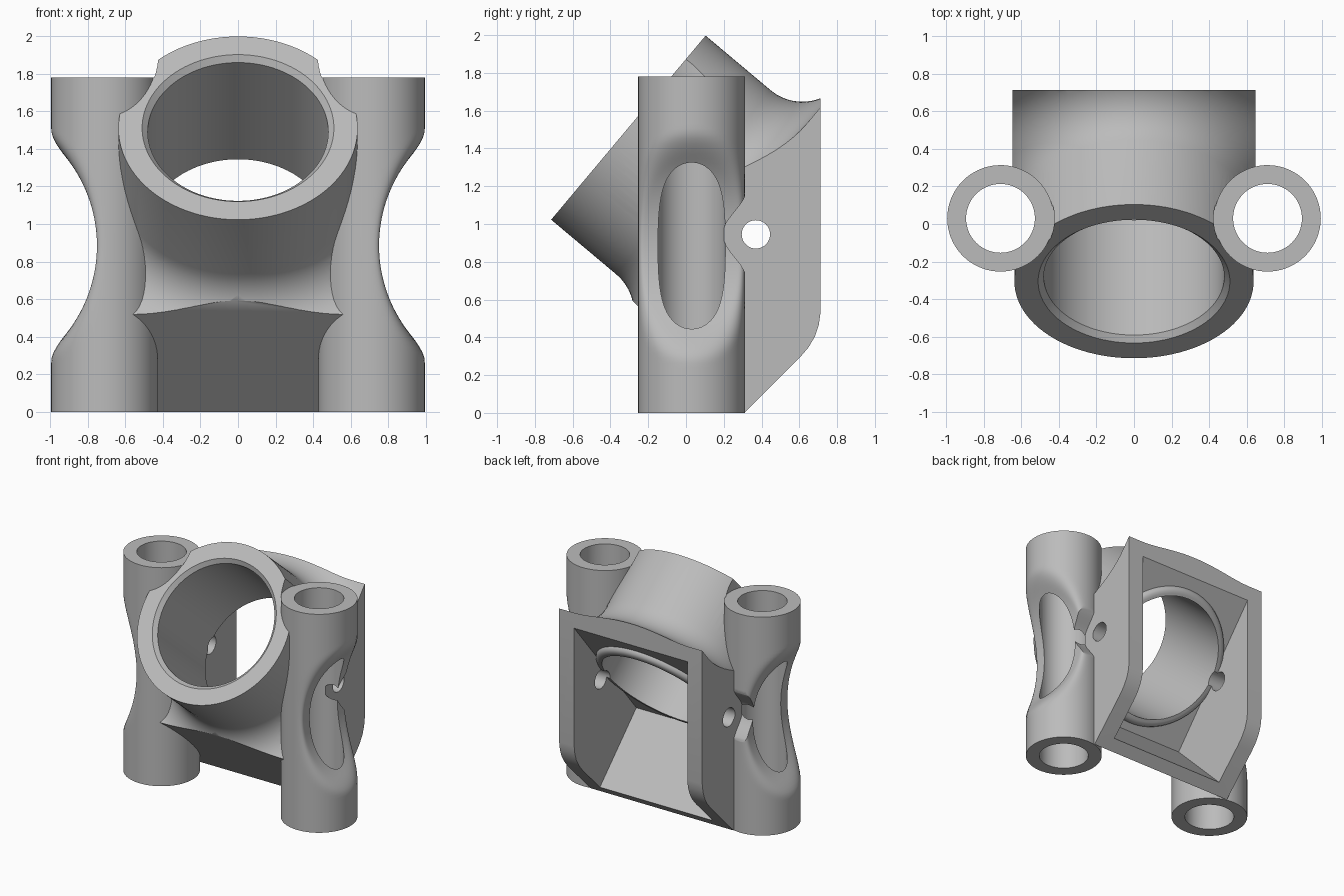
import bpy, bmesh
from math import sin, cos, pi, sqrt, radians
from mathutils import Vector

if "Cube" in bpy.data.objects:
    bpy.data.objects.remove(bpy.data.objects["Cube"], do_unlink=True)

# Main dimensions
TILT = radians(40)
AXIS = Vector((0, cos(TILT), -sin(TILT)))
UP = Vector((0, sin(TILT), cos(TILT)))
SIDE = Vector((1, 0, 0))
MOUTH = Vector((0, -0.305, 1.51))
RING_R, BORE_R = 0.636, 0.48
TUBE_X, TUBE_Y, TUBE_R, TUBE_BORE, TUBE_TOP = 0.71, 0.03, 0.283, 0.183, 1.78
HALF_W, INNER_W = 0.645, 0.51
FRONT_T, INNER_T = 0.71, 0.79      # body front and inner wall along the ring axis
HOLE_Y, HOLE_Z = 0.37, 0.945

grey = bpy.data.materials.new("plain_grey")
grey.use_nodes = True
grey.diffuse_color = (0.5, 0.5, 0.5, 1)
grey.node_tree.nodes["Principled BSDF"].inputs["Base Color"].default_value = (0.5, 0.5, 0.5, 1)


def loft(name, rings):
    """Closed solid through a list of rings with equal point counts."""
    bm = bmesh.new()
    loops = [[bm.verts.new(p) for p in ring] for ring in rings]
    n = len(loops[0])
    for a, b in zip(loops, loops[1:]):
        for i in range(n):
            j = (i + 1) % n
            bm.faces.new((a[i], a[j], b[j], b[i]))
    bm.faces.new(loops[0][::-1])
    bm.faces.new(loops[-1])
    bmesh.ops.recalc_face_normals(bm, faces=bm.faces)
    mesh = bpy.data.meshes.new(name)
    bm.to_mesh(mesh)
    bm.free()
    mesh.materials.append(grey)
    obj = bpy.data.objects.new(name, mesh)
    bpy.context.collection.objects.link(obj)
    return obj


def revolve(name, profile, origin, axis, u, v, n=96):
    """Solid of revolution from (radius, distance) pairs."""
    angles = [2 * pi * i / n for i in range(n)]
    return loft(name, [[origin + axis * t + (u * cos(a) + v * sin(a)) * r for a in angles]
                       for r, t in profile])


def prism(name, outline, x0, x1):
    """Extrude a (y, z) outline along x."""
    return loft(name, [[(x, y, z) for y, z in outline] for x in (x0, x1)])


def combine(target, tool, operation):
    mod = target.modifiers.new(tool.name, 'BOOLEAN')
    mod.operation, mod.object, mod.solver = operation, tool, 'EXACT'
    bpy.context.view_layer.objects.active = target
    bpy.ops.object.modifier_apply(modifier=mod.name)
    bpy.data.objects.remove(tool, do_unlink=True)


def tilted(name, profile):
    return revolve(name, profile, MOUTH, AXIS, SIDE, UP)


def upright(name, s, r, z0, z1):
    return revolve(name, [(r, z0), (r, z1)], Vector((s * TUBE_X, TUBE_Y, 0)),
                   Vector((0, 0, 1)), SIDE, Vector((0, 1, 0)), 64)


def scooped_tube(s):
    """Upright post whose outer side has a softly rounded concave scoop."""
    rings, n, steps, soft = [], 72, 72, 0.08
    for k in range(steps + 1):
        z = 1.9 * k / steps
        d = abs(z - 0.885)
        limit = 1.5 - sqrt(0.75 ** 2 - d * d) - TUBE_X if d < 0.7 else 1
        ring = []
        for i in range(n):
            a = 2 * pi * i / n
            x = TUBE_R * cos(a)
            h = min(1, max(0, 0.5 + 0.5 * (limit - x) / soft))
            x = limit * (1 - h) + x * h - soft * h * (1 - h)
            ring.append((s * (TUBE_X + x), TUBE_Y + TUBE_R * sin(a), z))
        rings.append(ring)
    return loft("tube", rings)


# Tilted ring flaring into the box-shaped body
fillet = 0.26
flare = [(RING_R, 0)]
for i in range(13):
    a = pi / 2 * i / 12
    flare.append((RING_R + fillet * (1 - cos(a)), FRONT_T - fillet + fillet * sin(a)))
body = tilted("bracket_body", flare + [(1.7, FRONT_T), (1.7, 2)])
side_outline = [(0.31, 0), (0.6, 0.29), (0.648, 0.346), (0.683, 0.405), (0.703, 0.466),
                (0.712, 0.53), (0.712, 2.3), (-1.3, 2.3), (-1.3, 1.4), (-0.3, 0.61)]
combine(body, prism("body_limits", side_outline, -HALF_W, HALF_W), 'INTERSECT')

# Side tubes, with the space above them cleared
for s in (-1, 1):
    combine(body, scooped_tube(s), 'UNION')
for s in (-1, 1):
    combine(body, upright("tube_clearance", s, TUBE_R + 0.004, TUBE_TOP, 2.3), 'DIFFERENCE')

# Open cavity at the back: sloping inner wall above a sloping floor
inner = MOUTH + AXIS * INNER_T
floor_sum = 0.45
k = (floor_sum - inner.y - inner.z) / (UP.y + UP.z)
corner = inner + UP * k
top = inner + UP * 1.4
cavity = [(corner.y, corner.z), (0.62, floor_sum - 0.62), (top.y, floor_sum - 0.62), (top.y, top.z)]
combine(body, prism("cavity", cavity, -INNER_W, INNER_W), 'DIFFERENCE')

# Rounded collar on the inner wall, then the main bore with a chamfered mouth
collar = [(0.545, INNER_T - 0.04), (0.545, INNER_T + 0.005), (0.535, INNER_T + 0.025),
          (0.52, INNER_T + 0.036), (0.5, INNER_T + 0.04)]
combine(body, tilted("collar", collar), 'UNION')
combine(body, tilted("main_bore", [(0.54, -0.03), (BORE_R, 0.03), (BORE_R, 1)]), 'DIFFERENCE')

# Tube bores and the smooth reliefs beside the cross hole
relief = [(0.6, HOLE_Z + 0.24), (0.6, HOLE_Z - 0.24)]
for i in range(25):
    d = -0.24 + 0.02 * i
    relief.append((0.195 + 0.125 * (1 - cos(pi * d / 0.24)) / 2, HOLE_Z + d))
for s in (-1, 1):
    combine(body, upright("tube_bore", s, TUBE_BORE, -0.1, 2), 'DIFFERENCE')
    combine(body, prism("relief", relief, s * (HALF_W + 0.003), s * 1.1), 'DIFFERENCE')

# Cross hole through both side plates
combine(body, revolve("cross_hole", [(0.075, -1.2), (0.075, 1.2)], Vector((0, HOLE_Y, HOLE_Z)),
                      SIDE, Vector((0, 1, 0)), Vector((0, 0, 1)), 40), 'DIFFERENCE')

# Smooth curved faces, keep machined edges sharp
bpy.ops.object.select_all(action='DESELECT')
body.select_set(True)
bpy.context.view_layer.objects.active = body
bpy.ops.object.shade_smooth_by_angle(angle=radians(30))
